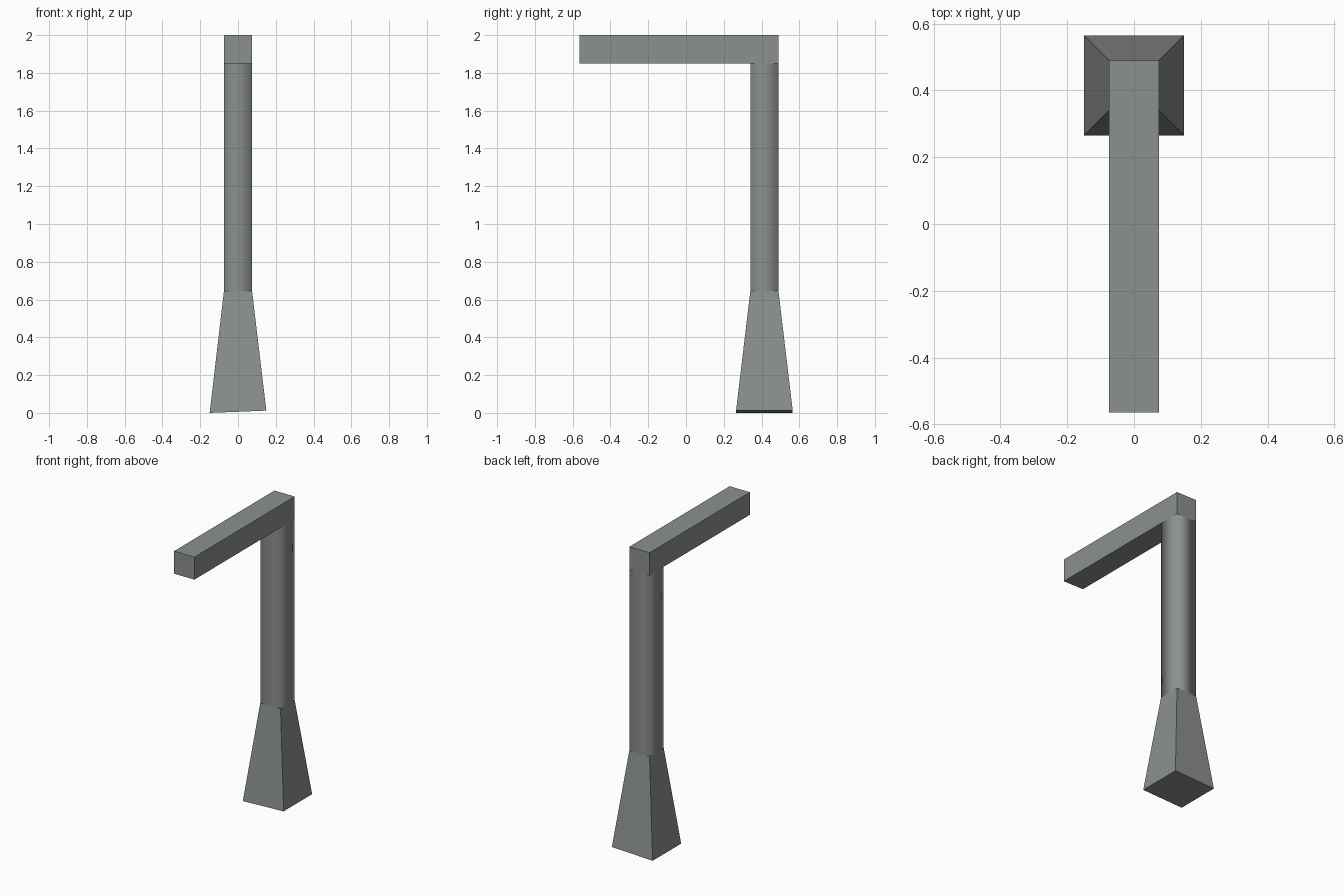
import bpy, bmesh

if "Cube" in bpy.data.objects:
    bpy.data.objects.remove(bpy.data.objects["Cube"])

grey = bpy.data.materials.new("weathered grey")
grey.diffuse_color = (0.26, 0.28, 0.275, 1)
grey.use_nodes = True
grey.node_tree.nodes["Principled BSDF"].inputs["Base Color"].default_value = grey.diffuse_color

POST_Y, HALF = 0.415, 0.0745


def prism(name, bottom, top, caps=True, smooth=False):
    """Four-sided solid between two rings; each ring is (x0, x1, y0, y1, z at x0, z at x1)."""
    bm = bmesh.new()
    rings = []
    for x0, x1, y0, y1, za, zb in (bottom, top):
        rings.append([bm.verts.new(p) for p in
                      ((x0, y0, za), (x1, y0, zb), (x1, y1, zb), (x0, y1, za))])
    lo, hi = rings
    for i in range(4):
        j = (i + 1) % 4
        bm.faces.new((lo[i], lo[j], hi[j], hi[i])).smooth = smooth
    if caps:
        bm.faces.new(lo[::-1])
        bm.faces.new(hi)
    me = bpy.data.meshes.new(name)
    bm.to_mesh(me)
    bm.free()
    me.materials.append(grey)
    ob = bpy.data.objects.new(name, me)
    bpy.context.collection.objects.link(ob)
    return ob


def ring(half, z, z2=None):
    return (-half, half, POST_Y - half, POST_Y + half, z, z if z2 is None else z2)


# tapered foot, with a slightly tilted underside
prism("tapered_base", ring(0.15, 0.0, 0.012), ring(HALF, 0.645))
# softly shaded square post, its ends hidden by the base and the arm
prism("post", ring(HALF, 0.645), ring(HALF, 1.85), caps=False, smooth=True)
# horizontal arm reaching to the front
prism("arm", (-HALF, HALF, -0.565, POST_Y + HALF, 1.85, 1.85),
      (-HALF, HALF, -0.565, POST_Y + HALF, 2.0, 2.0))
